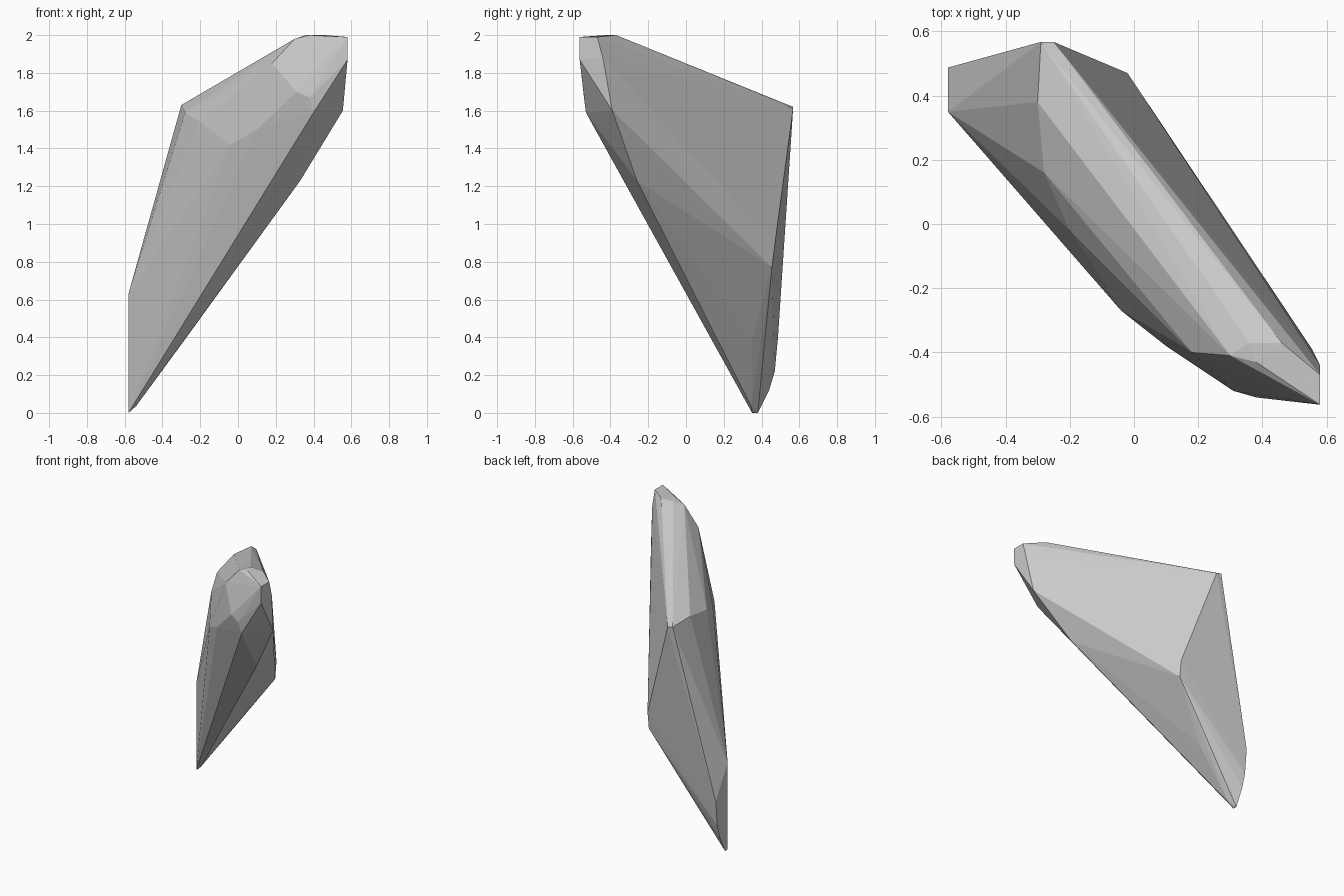
import bpy, bmesh, math

if "Cube" in bpy.data.objects:
    bpy.data.objects.remove(bpy.data.objects["Cube"])

# Faceted rock slab: corners grouped by region, wrapped in a convex skin
foot_end = [(-.58, .35, 0), (-.58, .38, 0), (-.58, .44, .12), (-.58, .47, .22),
            (-.58, .487, .40), (-.58, .35, .63), (-.54, .345, .035)]
upper_left = [(-.30, .38, 1.63), (-.29, .567, 1.62), (-.25, .567, 1.61)]
front_bulge = [(-.28, .16, 1.59), (-.20, -.02, 1.54), (-.04, -.27, 1.42),
               (.10, -.38, 1.50), (.18, -.40, 1.85), (.31, -.52, 1.70),
               (.38, -.54, 1.67), (.40, -.53, 1.59)]
top_cap = [(.30, -.41, 1.98), (.36, -.37, 2.0), (.46, -.37, 2.0), (.38, -.43, 2.0),
           (.58, -.47, 1.99), (.58, -.563, 1.99)]
right_end = [(.58, -.563, 1.87), (.58, -.44, 1.88), (.555, -.39, 1.60)]
underside = [(-.28, .35, .39), (-.02, .455, .77), (-.02, .47, .89), (.33, -.26, 1.23)]

bm = bmesh.new()
for group in (foot_end, upper_left, front_bulge, top_cap, right_end, underside):
    for co in group:
        bm.verts.new(co)
hull = bmesh.ops.convex_hull(bm, input=bm.verts[:])
loose = [v for v in bm.verts if not v.link_faces]
bmesh.ops.delete(bm, geom=loose, context='VERTS')
# Merge nearly flat triangles into clean facets
bmesh.ops.dissolve_limit(bm, angle_limit=math.radians(1), verts=bm.verts[:], edges=bm.edges[:])
bmesh.ops.recalc_face_normals(bm, faces=bm.faces[:])

mesh = bpy.data.meshes.new("rock_slab")
bm.to_mesh(mesh)
bm.free()
rock = bpy.data.objects.new("rock_slab", mesh)
bpy.context.collection.objects.link(rock)
